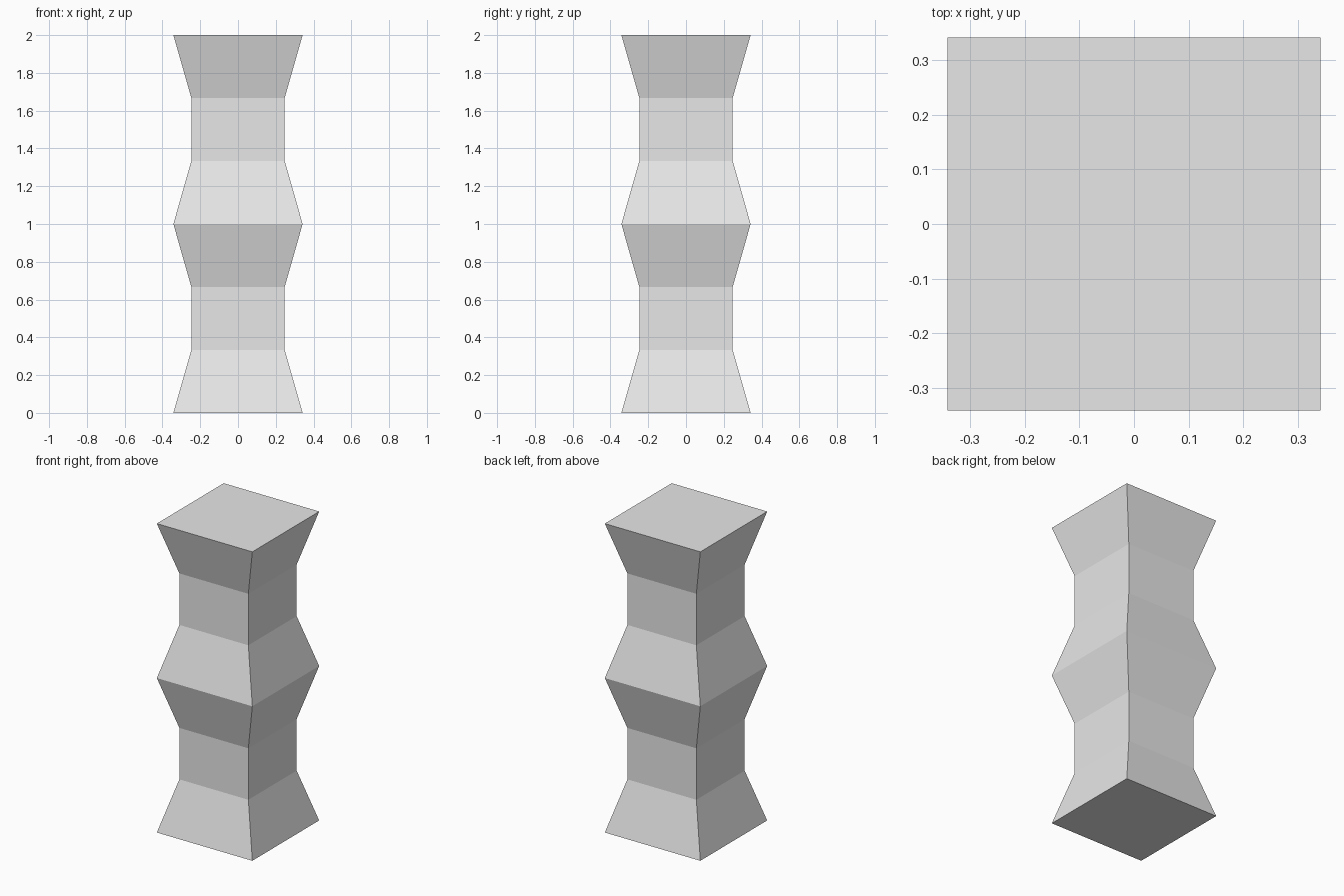
import bpy, bmesh

if "Cube" in bpy.data.objects:
    bpy.data.objects.remove(bpy.data.objects["Cube"])

# Single plain grey
grey = bpy.data.materials.new("light grey")
grey.diffuse_color = (0.8, 0.8, 0.8, 1.0)
grey.use_nodes = True
grey.node_tree.nodes["Principled BSDF"].inputs["Base Color"].default_value = grey.diffuse_color

WIDE, NARROW = 0.342, 0.247
# Half-width at each evenly spaced level, bottom to top
half_widths = [WIDE, NARROW, NARROW, WIDE, NARROW, NARROW, WIDE]
step = 2.0 / (len(half_widths) - 1)

# Square column: stacked rings joined by flat sides
bm = bmesh.new()
rings = []
for i, w in enumerate(half_widths):
    corners = [(-w, -w), (w, -w), (w, w), (-w, w)]
    rings.append([bm.verts.new((x, y, i * step)) for x, y in corners])

for low, high in zip(rings, rings[1:]):
    for k in range(4):
        n = (k + 1) % 4
        bm.faces.new((low[k], low[n], high[n], high[k]))

# Bottom and top caps
bm.faces.new(rings[0][::-1])
bm.faces.new(rings[-1])

mesh = bpy.data.meshes.new("column")
bm.to_mesh(mesh)
bm.free()
mesh.materials.append(grey)
column = bpy.data.objects.new("column", mesh)
bpy.context.collection.objects.link(column)
